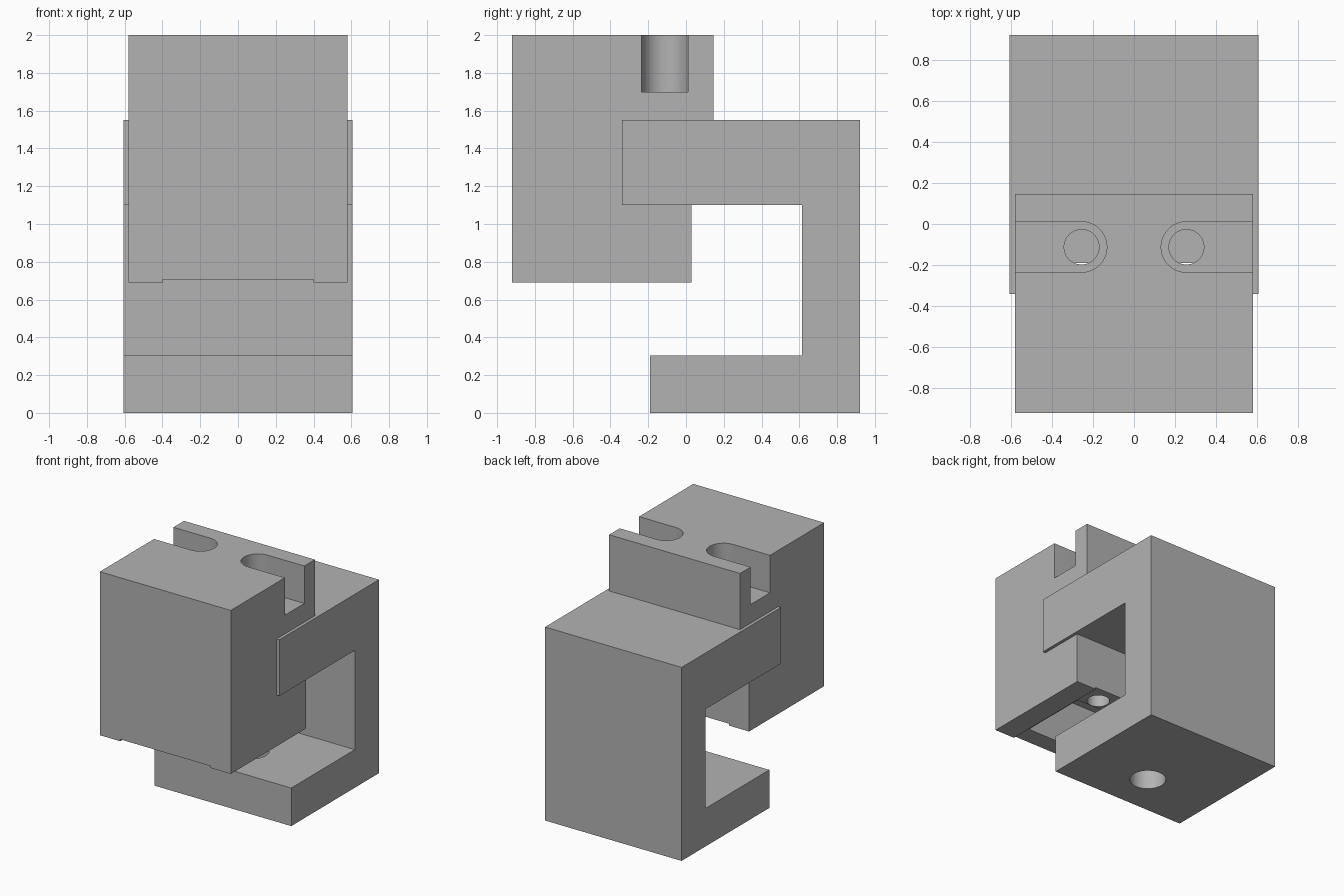
import bpy, bmesh, math

if "Cube" in bpy.data.objects:
    bpy.data.objects.remove(bpy.data.objects["Cube"])

grey = bpy.data.materials.new("plain grey")
grey.diffuse_color = (0.45, 0.45, 0.45, 1)
grey.use_nodes = True
grey.node_tree.nodes["Principled BSDF"].inputs["Base Color"].default_value = grey.diffuse_color


def prism(name, outline, half_width):
    """Extrude a (y, z) outline along x."""
    bm = bmesh.new()
    face = bm.faces.new([bm.verts.new((-half_width, y, z)) for y, z in outline])
    ext = bmesh.ops.extrude_face_region(bm, geom=[face])
    moved = [v for v in ext["geom"] if isinstance(v, bmesh.types.BMVert)]
    bmesh.ops.translate(bm, verts=moved, vec=(2 * half_width, 0, 0))
    bmesh.ops.recalc_face_normals(bm, faces=bm.faces)
    me = bpy.data.meshes.new(name)
    bm.to_mesh(me)
    bm.free()
    me.materials.append(grey)
    ob = bpy.data.objects.new(name, me)
    bpy.context.collection.objects.link(ob)
    return ob


def box(x0, x1, y0, y1, z0, z1):
    ob = prism("cutter", [(y0, z0), (y1, z0), (y1, z1), (y0, z1)], (x1 - x0) / 2)
    ob.location.x = (x0 + x1) / 2
    return ob


def cylinder(x, y, r, z0, z1):
    bpy.ops.mesh.primitive_cylinder_add(vertices=48, radius=r, depth=z1 - z0,
                                        location=(x, y, (z0 + z1) / 2))
    ob = bpy.context.object
    ob.data.materials.append(grey)
    return ob


def cut(ob, cutter):
    mod = ob.modifiers.new("cut", "BOOLEAN")
    mod.operation = "DIFFERENCE"
    mod.solver = "EXACT"
    mod.object = cutter
    bpy.context.view_layer.update()
    deps = bpy.context.evaluated_depsgraph_get()
    me = bpy.data.meshes.new_from_object(ob.evaluated_get(deps))
    ob.modifiers.clear()
    ob.data = me
    bpy.data.objects.remove(cutter)


# Clamp block with a rear notch that holds the bracket arm
block = prism("clamp_block", [(-0.92, 0.69), (0.03, 0.69), (0.03, 1.10), (-0.34, 1.10),
                              (-0.34, 1.55), (0.145, 1.55), (0.145, 2.0), (-0.92, 2.0)], 0.58)

# C-shaped bracket
bracket = prism("c_bracket", [(-0.19, 0), (0.92, 0), (0.92, 1.55), (-0.34, 1.55),
                              (-0.34, 1.10), (0.615, 1.10), (0.615, 0.305), (-0.19, 0.305)], 0.605)

# Shallow channel and deeper pocket under the block
cut(block, box(-0.40, 0.40, -1.0, 0.2, 0.5, 0.705))
cut(block, box(-0.38, 0.38, -0.77, -0.20, 0.6, 1.09))

HOLE_Y = -0.112
for side in (-1, 1):
    # Open-ended screw slots in the top of the block
    x0, x1 = sorted((side * 0.255, side * 0.8))
    cut(block, box(x0, x1, HOLE_Y - 0.123, HOLE_Y + 0.123, 1.70, 2.2))
    cut(block, cylinder(side * 0.255, HOLE_Y, 0.123, 1.70, 2.2))
    # Screw holes through the block and the bracket arm
    cut(block, cylinder(side * 0.255, HOLE_Y, 0.085, 0.5, 2.2))
    cut(bracket, cylinder(side * 0.255, HOLE_Y, 0.085, 0.9, 1.7))

# Round hole in the lower jaw
cut(bracket, cylinder(0, 0.16, 0.135, -0.1, 0.5))

for ob in (block, bracket):
    bpy.ops.object.select_all(action="DESELECT")
    ob.select_set(True)
    bpy.context.view_layer.objects.active = ob
    bpy.ops.object.shade_smooth_by_angle(angle=math.radians(30))
